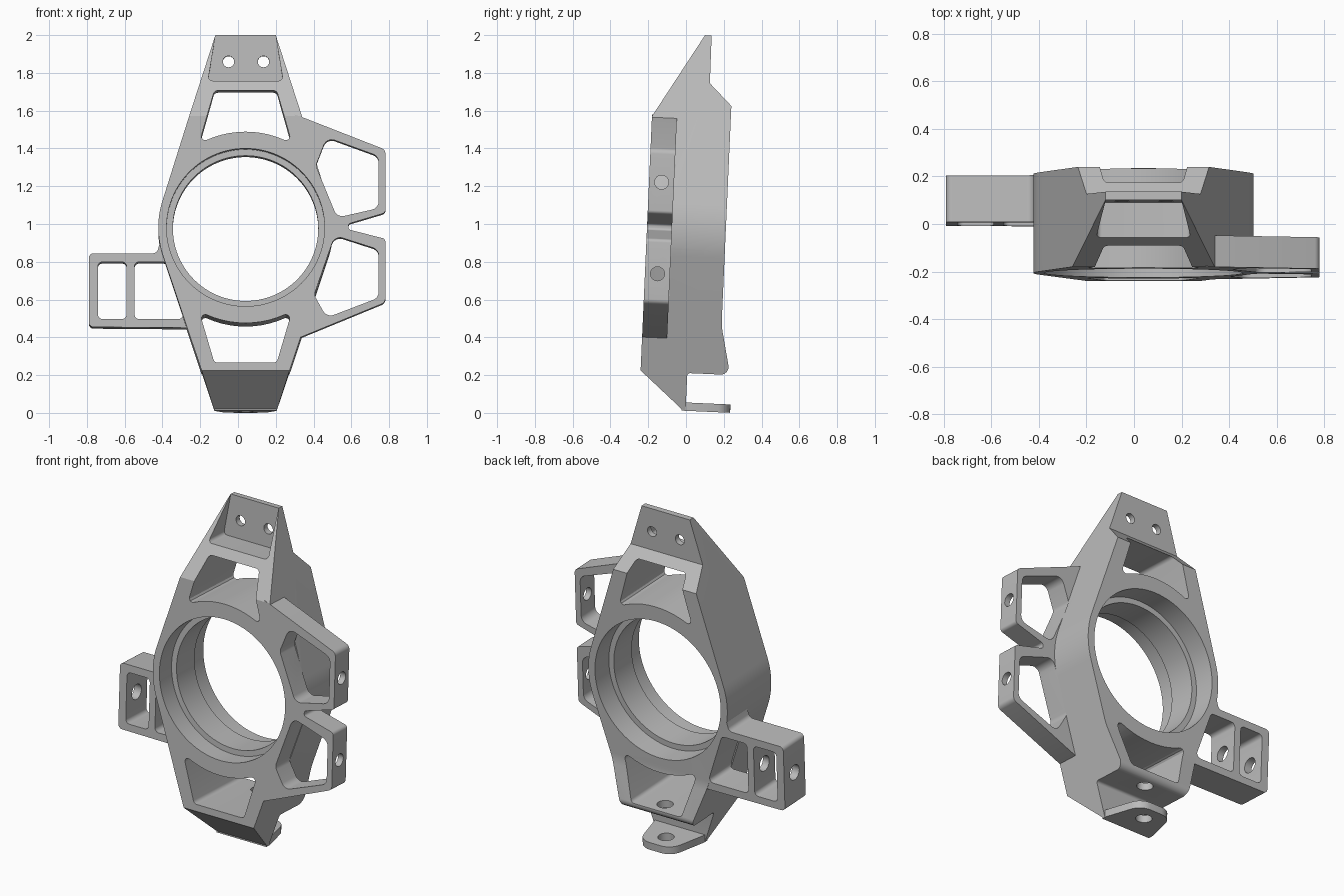
import bpy, bmesh, math
from mathutils import Vector, Matrix

if "Cube" in bpy.data.objects:
    bpy.data.objects.remove(bpy.data.objects["Cube"])

CX, CZ, R = 0.04, 0.973, 0.462      # hub centre and outer radius
FRONT, BACK = -0.2055, 0.212        # main faces before tilting
TILT = math.radians(-2.56)

metal = bpy.data.materials.new("plain grey metal")
metal.use_nodes = True
metal.diffuse_color = (0.5, 0.5, 0.5, 1)
metal.node_tree.nodes["Principled BSDF"].inputs["Base Color"].default_value = (0.5, 0.5, 0.5, 1)


def rounded(points, radius=0.0, steps=6):
    """Round polygon corners; a third value on a point overrides the radius."""
    out, n = [], len(points)
    for i, pt in enumerate(points):
        p = Vector(pt[:2])
        r = pt[2] if len(pt) > 2 else radius
        if r == 0:
            out.append(p)
            continue
        a = (Vector(points[i - 1][:2]) - p).normalized()
        b = (Vector(points[(i + 1) % n][:2]) - p).normalized()
        half = a.angle(b) / 2
        c = p + (a + b).normalized() * r / math.sin(half)
        t = r / math.tan(half)
        u, v = p + a * t - c, p + b * t - c
        for k in range(steps + 1):
            w = u.lerp(v, k / steps).normalized() * r
            out.append(c + w)
    return out


def arc(cx, cy, r, start, end, steps):
    angles = [math.radians(start + (end - start) * k / steps) for k in range(steps + 1)]
    return [(cx + r * math.cos(a), cy + r * math.sin(a)) for a in angles]


def prism(name, points, axis, lo, hi):
    """Extrude a 2D outline along an axis."""
    place = {"x": lambda p, d: (d, p[0], p[1]),
             "y": lambda p, d: (p[0], d, p[1]),
             "z": lambda p, d: (p[0], p[1], d)}[axis]
    bm = bmesh.new()
    low = [bm.verts.new(place(p, lo)) for p in points]
    high = [bm.verts.new(place(p, hi)) for p in points]
    bm.faces.new(low)
    bm.faces.new(high)
    for i in range(len(points)):
        j = (i + 1) % len(points)
        bm.faces.new((low[i], low[j], high[j], high[i]))
    bmesh.ops.recalc_face_normals(bm, faces=bm.faces)
    mesh = bpy.data.meshes.new(name)
    bm.to_mesh(mesh)
    bm.free()
    mesh.materials.append(metal)
    obj = bpy.data.objects.new(name, mesh)
    bpy.context.collection.objects.link(obj)
    return obj


def rod(name, u, v, r, axis, lo, hi, sides=32):
    return prism(name, arc(u, v, r, 0, 360, sides)[:-1], axis, lo, hi)


def combine(target, tool, operation):
    mod = target.modifiers.new(operation.lower(), "BOOLEAN")
    mod.operation = operation
    mod.solver = "EXACT"
    mod.object = tool
    bpy.ops.object.select_all(action="DESELECT")
    target.select_set(True)
    bpy.context.view_layer.objects.active = target
    bpy.ops.object.modifier_apply(modifier=mod.name)
    bpy.data.objects.remove(tool)


def cut(tool):
    combine(carrier, tool, "DIFFERENCE")


def tangent(w, h):
    """Angle where a line from an offset point touches the hub circle."""
    return math.degrees(math.atan2(h, w) - math.acos(R / math.hypot(w, h)))


def symmetric(half):
    """Mirror a right-hand outline, given bottom to top, about the hub centre."""
    return half + [(2 * CX - p[0],) + tuple(p[1:]) for p in reversed(half)]


# Carrier body: side profile intersected with the front outline
TOP, BOTTOM, TW, BW = 2.003, 0.012, 0.16, 0.165
side = rounded([
    (FRONT, 1.562), (0.056, TOP), (0.091, TOP), (0.093, 1.75), (BACK, 1.635),
    (BACK, 0.47, 0.3), (0.269, 0.212, 0.04), (0.042, 0.212, 0.015),
    (0.042, BOTTOM), (0.03, BOTTOM), (FRONT, 0.215)])
outline = symmetric(
    [(CX + BW, BOTTOM)]
    + arc(CX, CZ, R, -tangent(BW, CZ - BOTTOM), tangent(TW, TOP - CZ), 16)
    + [(CX + TW, TOP)])
carrier = prism("wheel_carrier", side, "x", -1, 1)
combine(carrier, prism("front_outline", outline, "y", -0.5, 0.5), "INTERSECT")

# Rounded lower tab
tab = rounded([(CX - BW, 0.02), (CX + BW, 0.02), (CX + BW, 0.05),
               (CX + 0.105, 0.278, 0.085), (CX - 0.105, 0.278, 0.085), (CX - BW, 0.05)])
combine(carrier, prism("lower_tab", tab, "z", BOTTOM, 0.056), "UNION")

# Pair of front side ears with a notch between them
ears = rounded([
    (0.30, 1.57), (0.345, 1.555), (0.78, 1.385, 0.03), (0.78, 1.05, 0.02), (0.585, 0.992, 0.015),
    (0.585, 0.962, 0.015), (0.78, 0.912, 0.02), (0.78, 0.575, 0.03), (0.335, 0.392),
    (0.27, 0.38), (0.40, 0.80), (0.40, 1.20)])
combine(carrier, prism("side_ears", ears, "y", FRONT, -0.073), "UNION")

# Rear bracket on the other side
bracket = rounded([
    (-0.79, 0.845, 0.025), (-0.43, 0.845, 0.03), (-0.405, 0.93), (-0.2, 0.8),
    (-0.2, 0.45), (-0.79, 0.455, 0.025)])
combine(carrier, prism("rear_bracket", bracket, "y", 0.015, BACK), "UNION")

# Stepped bearing bore
cut(rod("bore", CX, CZ, 0.385, "y", -0.5, 0.5, 96))
cut(rod("front_seat", CX, CZ, 0.418, "y", -0.5, -0.09, 96))
cut(rod("back_seat", CX, CZ, 0.418, "y", 0.08, 0.5, 96))

# Windows above and below the hub, each with one curved edge
for name, sign, far in (("upper_window", 1, 1.702), ("lower_window", -1, 0.256)):
    curve = arc(CX, CZ, 0.507, 90 * sign + 29, 90 * sign - 29, 12)
    curve[0] += (0.02,)
    curve[-1] += (0.02,)
    ends = [(CX + 0.165 * sign, far, 0.025), (CX - 0.165 * sign, far, 0.025)]
    cut(prism(name, rounded(curve + ends), "y", -0.6, 0.6))

# Recess and bolt holes in the top plate
recess = rounded(symmetric([(CX + 0.199, 1.755, 0.02), (CX + 0.14, 2.12)]))
cut(prism("top_recess", recess, "y", -0.5, 0.057))
for x in (-0.05, 0.135):
    cut(rod("top_bolt_hole", x, 1.863, 0.03, "y", -0.5, 0.5))

# Ear pockets and end holes
upper = [(0.412, 1.30), (0.47, 1.45), (0.745, 1.35), (0.745, 1.075), (0.525, 1.025)]
lower = [(0.512, 0.93), (0.745, 0.855), (0.745, 0.60), (0.47, 0.495), (0.403, 0.615)]
for pocket, z in ((upper, 1.215), (lower, 0.73)):
    cut(prism("ear_pocket", rounded(pocket, 0.045), "y", -0.5, -0.07))
    cut(rod("ear_hole", -0.139, z, 0.037, "x", 0.70, 0.90))

# Rear bracket pockets and cross hole
for pocket in ([(-0.742, 0.80), (-0.59, 0.80), (-0.59, 0.497), (-0.742, 0.497)],
               [(-0.548, 0.80), (-0.38, 0.80), (-0.28, 0.497), (-0.548, 0.497)]):
    cut(prism("bracket_pocket", rounded(pocket, 0.025), "y", 0.005, 0.5))
cut(rod("bracket_hole", 0.113, 0.65, 0.045, "x", -0.9, -0.5))

# Vertical pin hole through the tab and the floor above it
cut(rod("pin_hole", CX, 0.175, 0.045, "z", -0.2, 0.33))

# Lean the finished part back slightly
pivot = Matrix.Translation((0, 0, 1))
carrier.data.transform(pivot @ Matrix.Rotation(TILT, 4, "X") @ pivot.inverted())
bpy.ops.object.select_all(action="DESELECT")
carrier.select_set(True)
bpy.context.view_layer.objects.active = carrier
bpy.ops.object.shade_smooth_by_angle(angle=math.radians(25))
